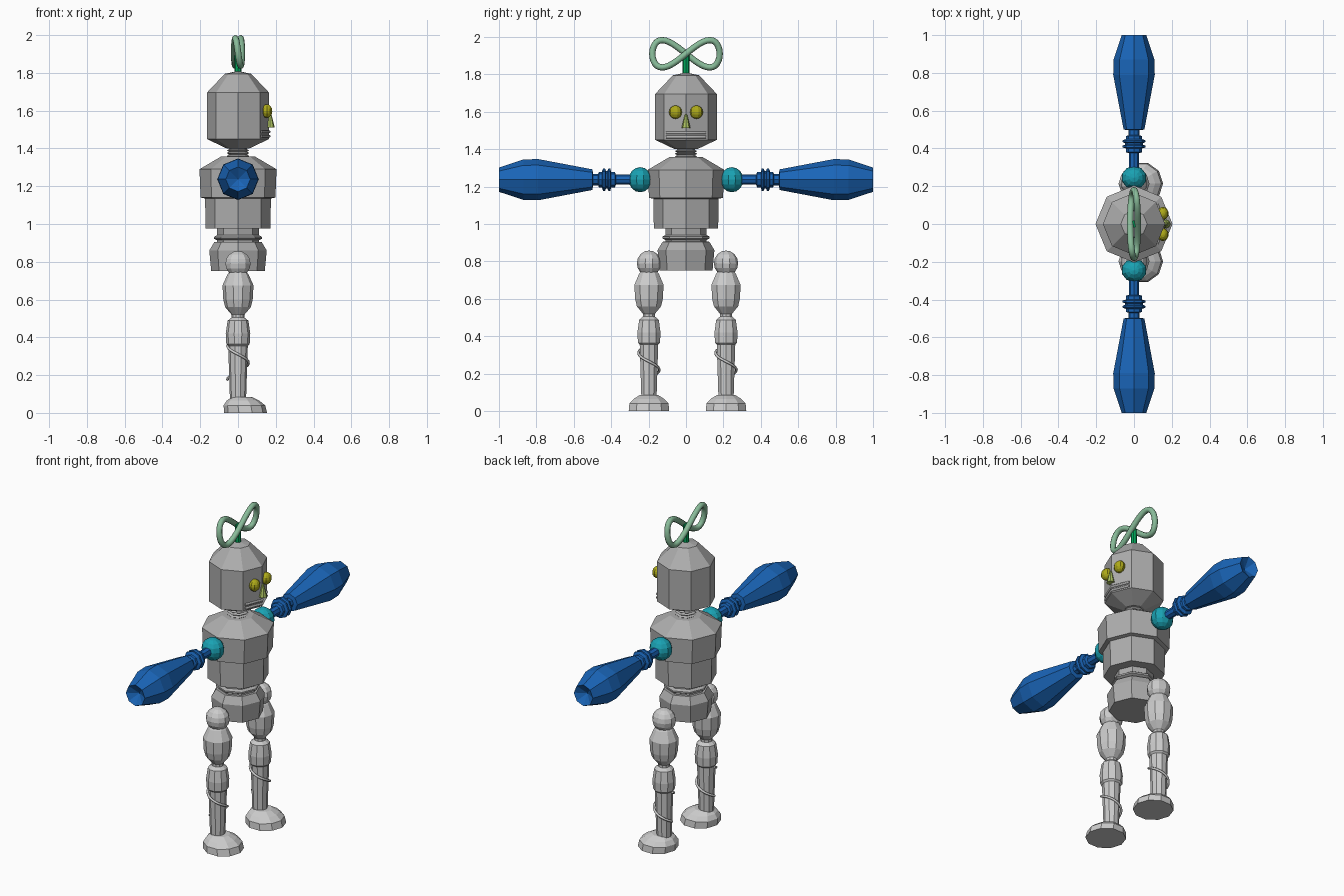
import bpy, bmesh, math
from mathutils import Matrix, Vector

if "Cube" in bpy.data.objects:
    bpy.data.objects.remove(bpy.data.objects["Cube"])


def material(name, rgb):
    m = bpy.data.materials.new(name)
    m.diffuse_color = (*rgb, 1)
    m.use_nodes = True
    m.node_tree.nodes["Principled BSDF"].inputs["Base Color"].default_value = m.diffuse_color
    return m


BODY = material("body_grey", (0.42, 0.42, 0.42))
BLUE = material("arm_blue", (0.01, 0.13, 0.48))
TEAL = material("shoulder_teal", (0.01, 0.36, 0.45))
YELLOW = material("eye_yellow", (0.42, 0.40, 0.01))
LIME = material("nose_lime", (0.42, 0.55, 0.12))
STEM = material("stem_green", (0.0, 0.38, 0.1))
LOOP = material("loop_green", (0.25, 0.5, 0.32))


def add(name, bm, mat=None, matrix=None):
    bmesh.ops.remove_doubles(bm, verts=bm.verts, dist=1e-5)
    if matrix is not None:
        bm.transform(matrix)
    bmesh.ops.recalc_face_normals(bm, faces=bm.faces)
    me = bpy.data.meshes.new(name)
    bm.to_mesh(me)
    bm.free()
    if mat:
        me.materials.append(mat)
    ob = bpy.data.objects.new(name, me)
    bpy.context.collection.objects.link(ob)
    return ob


def lathe(name, profile, mat=None, matrix=None, sides=8):
    """Turn an (r, z) profile around z with flat sides."""
    bm = bmesh.new()
    rings = [[bm.verts.new((r * math.cos(math.tau * i / sides),
                            r * math.sin(math.tau * i / sides), z))
              for i in range(sides)] for r, z in profile]
    for a, b in zip(rings, rings[1:]):
        for i in range(sides):
            j = (i + 1) % sides
            bm.faces.new((a[i], a[j], b[j], b[i]))
    return add(name, bm, mat, matrix)


def ball(name, loc, scale, mat=None):
    bm = bmesh.new()
    bmesh.ops.create_uvsphere(bm, u_segments=10, v_segments=8, radius=1)
    return add(name, bm, mat, Matrix.Translation(loc) @ Matrix.Diagonal((*scale, 1)))


def tube(name, pts, radius, mat=None, closed=False, res=2):
    cu = bpy.data.curves.new(name, 'CURVE')
    cu.dimensions = '3D'
    cu.bevel_depth = radius
    cu.bevel_resolution = res
    cu.use_fill_caps = True
    sp = cu.splines.new('POLY')
    sp.points.add(len(pts) - 1)
    for p, co in zip(sp.points, pts):
        p.co = (*co, 1)
    sp.use_cyclic_u = closed
    if mat:
        cu.materials.append(mat)
    ob = bpy.data.objects.new(name, cu)
    bpy.context.collection.objects.link(ob)
    return ob


# Head, neck, torso and pelvis, all eight-sided
lathe("head", [(0, 1.81), (0.07, 1.795), (0.165, 1.695), (0.165, 1.45),
               (0.06, 1.40), (0, 1.40)], BODY)
lathe("neck", [(0, 1.42), (0.048, 1.42), (0.048, 1.395), (0.06, 1.39), (0.048, 1.383),
               (0.06, 1.376), (0.048, 1.368), (0.06, 1.36), (0.048, 1.34), (0, 1.34)], BODY)
lathe("torso", [(0, 1.36), (0.09, 1.357), (0.204, 1.29), (0.198, 1.14), (0.174, 1.135),
                (0.172, 0.975), (0, 0.975)], BODY)
lathe("waist", [(0, 1.0), (0.11, 1.0), (0.11, 0.942), (0.126, 0.932), (0.126, 0.922),
                (0.11, 0.914), (0.11, 0.88), (0, 0.88)], BODY)
lathe("pelvis", [(0, 0.91), (0.125, 0.905), (0.152, 0.86), (0.142, 0.752), (0, 0.752)], BODY)

# Face
for side, y in (("right", -0.056), ("left", 0.056)):
    ball(side + "_eye", (0.153, y, 1.598), (0.03, 0.035, 0.036), YELLOW)
lathe("nose", [(0, 1.59), (0.006, 1.585), (0.024, 1.512), (0, 1.512)], LIME,
      Matrix.Translation((0.17, 0, 0)))
for name, z in (("upper_lip", 1.488), ("lower_lip", 1.465)):
    tube(name, [(0.122, -0.105, z), (0.165, 0, z), (0.122, 0.105, z)], 0.008, BODY, res=1)

# Antenna with a figure-eight loop
lathe("antenna_stem", [(0, 1.915), (0.018, 1.915), (0.018, 1.78), (0, 1.78)], STEM)
steps = [math.tau * i / 48 for i in range(48)]
tube("antenna_loop", [(0.02 * math.cos(t), 0.18 * math.sin(t), 1.91 + 0.073 * math.sin(2 * t))
                      for t in steps], 0.017, LOOP, closed=True)

# Arms, turned along y
ARM = [(0, 0.27), (0.027, 0.27), (0.027, 0.375), (0.042, 0.38), (0.042, 0.4),
       (0.06, 0.405), (0.06, 0.415), (0.047, 0.42), (0.047, 0.428), (0.06, 0.433),
       (0.06, 0.443), (0.042, 0.45), (0.042, 0.465), (0.03, 0.47), (0.03, 0.497),
       (0.055, 0.5), (0.11, 0.79), (0.108, 0.87), (0.065, 1.0), (0, 0.96)]
for side, s in (("right", -1), ("left", 1)):
    ball(side + "_shoulder", (0, s * 0.245, 1.237), (0.067, 0.062, 0.067), TEAL)
    lathe(side + "_arm", ARM, BLUE, Matrix.Translation((0, 0, 1.237))
          @ Matrix.Rotation(-s * math.pi / 2, 4, 'X'))

# Legs: ball hip, thigh, calf, shin wire and foot
LEG = [(0.035, 0.76), (0.055, 0.735), (0.082, 0.675), (0.078, 0.60), (0.068, 0.56),
       (0.034, 0.52), (0.034, 0.505), (0.055, 0.488), (0.057, 0.475), (0.065, 0.42),
       (0.062, 0.365), (0.052, 0.355), (0.042, 0.05)]
for side, y in (("right", -0.198), ("left", 0.214)):
    ball(side + "_hip", (0, y, 0.79), (0.07, 0.065, 0.068))
    lathe(side + "_leg", LEG, None, Matrix.Translation((0, y, 0)), sides=10)
    wire = [math.pi * (1 + 2 * i / 32) for i in range(33)]
    tube(side + "_shin_wire", [(0.056 * math.cos(t), y + 0.056 * math.sin(t),
                                0.355 - 0.09 * (t / math.pi - 1)) for t in wire], 0.007, res=1)
    foot = lathe(side + "_foot", [(0, 0), (0.114, 0), (0.11, 0.04), (0.086, 0.065),
                                  (0.052, 0.085), (0, 0.085)], sides=10)
    for v in foot.data.vertices:
        v.co.x += 0.04 - 0.3 * max(v.co.z - 0.02, 0)
        v.co.y += y
